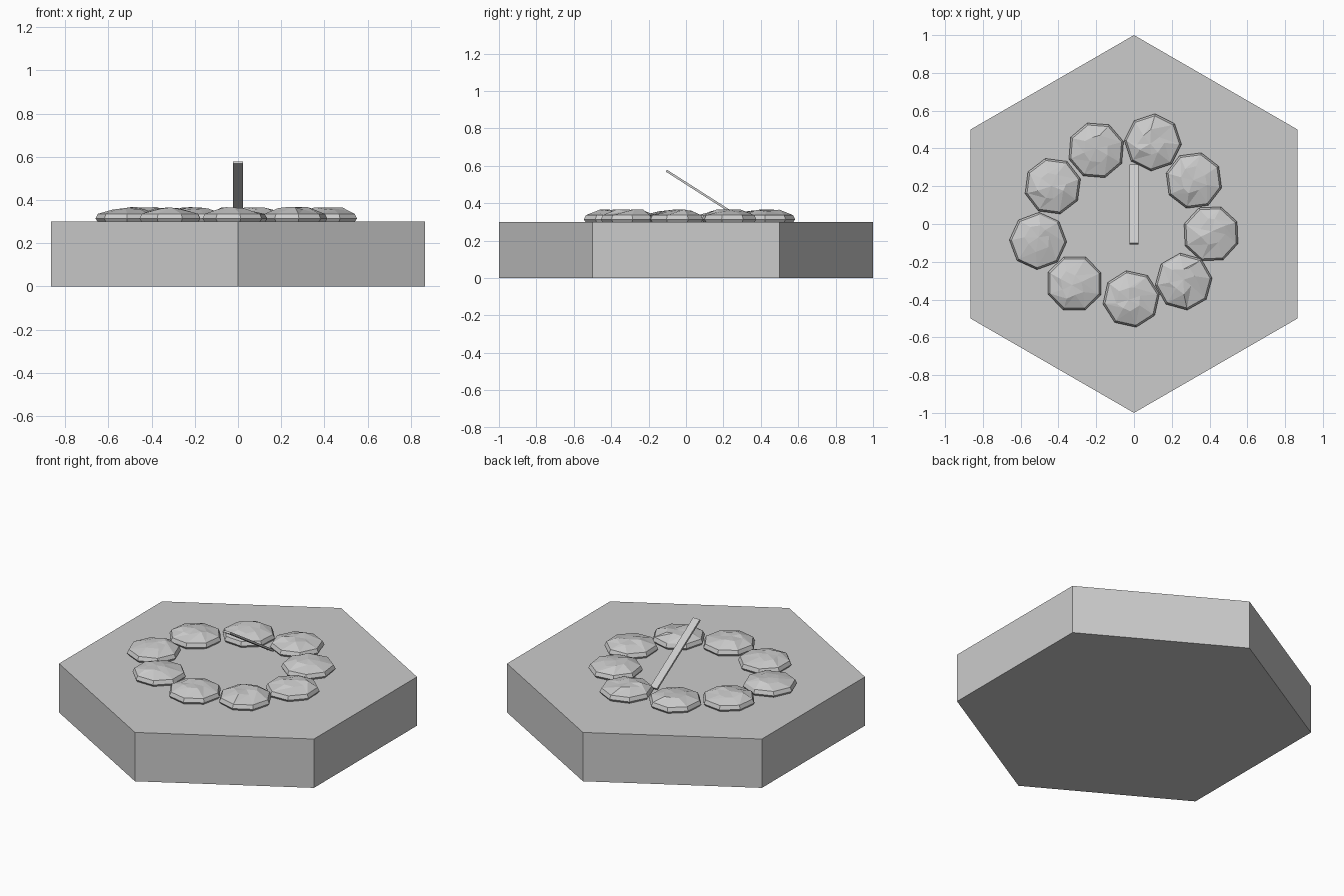
import bpy, math, random
from mathutils import Vector

if "Cube" in bpy.data.objects:
    bpy.data.objects.remove(bpy.data.objects["Cube"])

random.seed(4)
stone_grey = bpy.data.materials.new("stone_grey")
stone_grey.diffuse_color = (0.6, 0.6, 0.6, 1)
stone_grey.use_nodes = True
stone_grey.node_tree.nodes["Principled BSDF"].inputs["Base Color"].default_value = stone_grey.diffuse_color


def make_object(name, verts, faces):
    mesh = bpy.data.meshes.new(name)
    mesh.from_pydata(verts, [], faces)
    mesh.materials.append(stone_grey)
    obj = bpy.data.objects.new(name, mesh)
    bpy.context.collection.objects.link(obj)
    return obj


def ring(cx, cy, z, radius, sides, turn):
    return [(cx + radius * math.cos(turn + math.tau * i / sides),
             cy + radius * math.sin(turn + math.tau * i / sides), z)
            for i in range(sides)]


def bridge(rings, sides):
    return [(r * sides + i, r * sides + (i + 1) % sides,
             (r + 1) * sides + (i + 1) % sides, (r + 1) * sides + i)
            for r in range(rings - 1) for i in range(sides)]


# Hexagonal ground tile
TOP = 0.30
tile_verts = ring(0, 0, 0, 1, 6, math.pi / 2) + ring(0, 0, TOP, 1, 6, math.pi / 2)
make_object("hex_tile", tile_verts,
            bridge(2, 6) + [tuple(range(5, -1, -1)), tuple(range(6, 12))])


# Flat eight-sided stones: bevelled wall, then an uneven faceted crown
def fire_stone(name, cx, cy, turn):
    verts = []
    for height, radius in ((0.001, 0.143), (0.014, 0.152), (0.036, 0.141)):
        verts += ring(cx, cy, TOP + height, radius, 8, turn)
    ox, oy = random.uniform(-0.02, 0.01), random.uniform(-0.01, 0.02)
    for x, y, z in ring(cx + ox, cy + oy, TOP + 0.061, 0.066, 8, turn):
        verts.append((x + random.uniform(-0.012, 0.012),
                      y + random.uniform(-0.012, 0.012),
                      z + random.uniform(-0.007, 0.007)))
    verts.append((cx + ox, cy + oy, TOP + 0.065))
    faces = bridge(3, 8) + [tuple(range(7, -1, -1))]
    for i in range(8):
        j = (i + 1) % 8
        faces += [(16 + i, 16 + j, 24 + j), (16 + i, 24 + j, 24 + i),
                  (24 + i, 24 + j, 32)]
    make_object(name, verts, faces)


# Stone ring: centre x, centre y, turn in degrees
stones = [(0.10, 0.432, 41), (-0.20, 0.39, 18), (-0.43, 0.20, 15),
          (-0.508, -0.09, 43), (-0.315, -0.315, 22), (-0.015, -0.397, 10),
          (0.263, -0.305, 7), (0.408, -0.052, 25), (0.317, 0.23, 30)]
for n, (x, y, deg) in enumerate(stones, 1):
    fire_stone(f"fire_stone_{n}", x, y, math.radians(deg))

# Leaning stick planted in the tile
foot, tip = Vector((0, 0.312, 0.308)), Vector((0, -0.105, 0.574))
side = Vector((0.023, 0, 0))
up = (tip - foot).cross(side).normalized() * 0.006
stick_verts = [p + a * side + b * up for p in (foot, tip)
               for a, b in ((-1, -1), (1, -1), (1, 1), (-1, 1))]
stick = make_object("leaning_stick", stick_verts,
                    bridge(2, 4) + [(3, 2, 1, 0), (4, 5, 6, 7)])

# Outward face directions on the stick
import bmesh
bm = bmesh.new()
bm.from_mesh(stick.data)
bmesh.ops.recalc_face_normals(bm, faces=bm.faces)
bm.to_mesh(stick.data)
bm.free()
